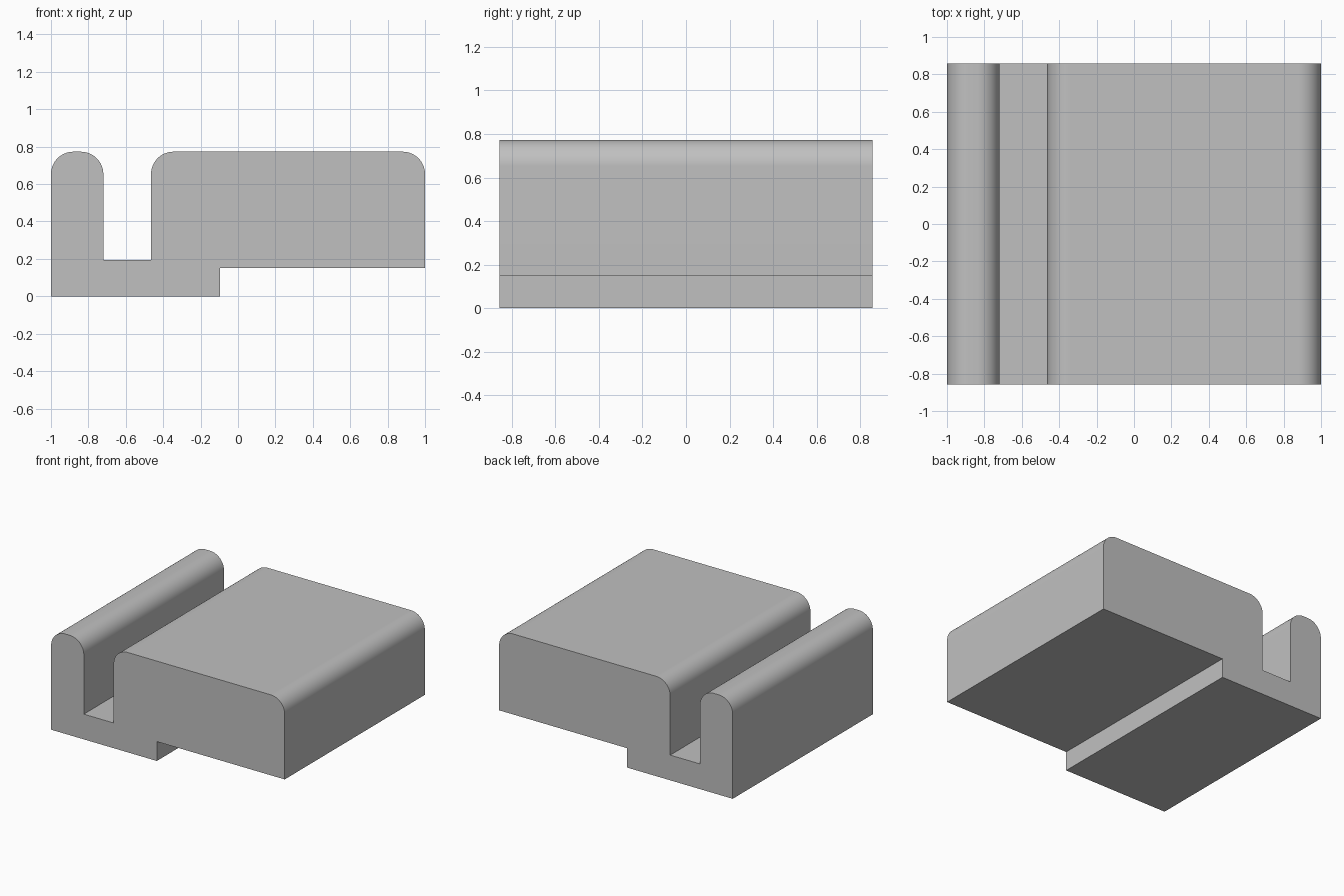
import bpy
import bmesh
from math import cos, sin, pi, radians

cube = bpy.data.objects.get("Cube")
if cube:
    bpy.data.objects.remove(cube, do_unlink=True)

LEFT, SLOT_L, SLOT_R, STEP, RIGHT = -1.0, -0.72, -0.465, -0.095, 1.0
FLOOR, UNDERSIDE, TOP = 0.195, 0.15, 0.773
HALF_DEPTH, RADIUS, SEGMENTS = 0.857, 0.12, 16


def rounded_top(x_right, x_left):
    """Two rounded upper corners, running from the right side to the left."""
    points = []
    for cx, start in ((x_right - RADIUS, 0), (x_left + RADIUS, pi / 2)):
        for i in range(SEGMENTS + 1):
            a = start + i * pi / 2 / SEGMENTS
            points.append((cx + RADIUS * cos(a), TOP - RADIUS + RADIUS * sin(a)))
    return points


# Cross-section: stepped base, wide block, slot, narrow lip
profile = [(LEFT, 0), (STEP, 0), (STEP, UNDERSIDE), (RIGHT, UNDERSIDE)]
profile += rounded_top(RIGHT, SLOT_R)
profile += [(SLOT_R, FLOOR), (SLOT_L, FLOOR)]
profile += rounded_top(SLOT_L, LEFT)

# Extrude the section from front to back
bm = bmesh.new()
front = bm.faces.new([bm.verts.new((x, -HALF_DEPTH, z)) for x, z in profile])
extruded = bmesh.ops.extrude_face_region(bm, geom=[front], use_keep_orig=True)
back_verts = [g for g in extruded["geom"] if isinstance(g, bmesh.types.BMVert)]
bmesh.ops.translate(bm, verts=back_verts, vec=(0, 2 * HALF_DEPTH, 0))
bmesh.ops.recalc_face_normals(bm, faces=bm.faces)
mesh = bpy.data.meshes.new("slotted_block")
bm.to_mesh(mesh)
bm.free()

block = bpy.data.objects.new("slotted_block", mesh)
bpy.context.collection.objects.link(block)

# Plain grey material
grey = bpy.data.materials.new("plain_grey")
grey.use_nodes = True
colour = (0.53, 0.53, 0.53, 1)
grey.diffuse_color = colour
grey.node_tree.nodes["Principled BSDF"].inputs["Base Color"].default_value = colour
mesh.materials.append(grey)

# Smooth rounded corners, crisp edges elsewhere
bpy.ops.object.select_all(action="DESELECT")
block.select_set(True)
bpy.context.view_layer.objects.active = block
bpy.ops.object.shade_smooth_by_angle(angle=radians(30))
weighted = block.modifiers.new("weighted_normals", "WEIGHTED_NORMAL")
weighted.keep_sharp = True
